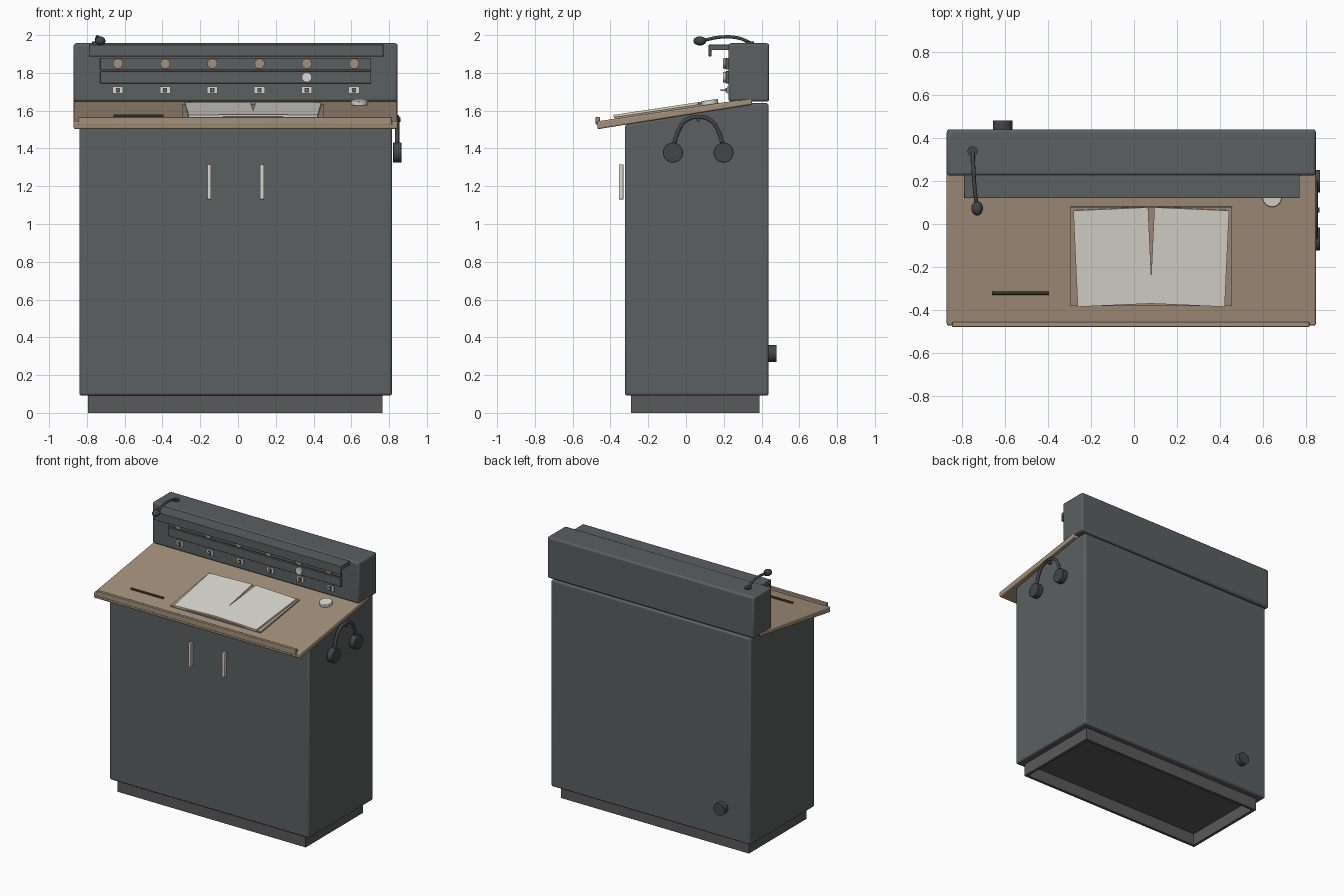
import bpy, bmesh, math
from mathutils import Matrix, Vector

if "Cube" in bpy.data.objects:
    bpy.data.objects.remove(bpy.data.objects["Cube"])


def material(name, rgb):
    m = bpy.data.materials.new(name)
    m.diffuse_color = (*rgb, 1)
    m.use_nodes = True
    m.node_tree.nodes["Principled BSDF"].inputs["Base Color"].default_value = m.diffuse_color
    return m


SLATE = material("slate grey", (0.105, 0.115, 0.115))
PLINTH = material("plinth grey", (0.10, 0.10, 0.10))
WOOD = material("tan wood", (0.37, 0.28, 0.20))
PAPER = material("off white", (0.71, 0.70, 0.63))
DARK = material("dark grey", (0.055, 0.06, 0.065))
BROWN = material("dark brown", (0.09, 0.06, 0.045))

SLOPE = 0.15
TILT = Matrix.Rotation(math.atan(SLOPE), 4, 'X')


def desk_z(y):
    return 1.614 + SLOPE * y


def finish(name, bm, mat, bevel=0.0, segments=2, smooth=True):
    bmesh.ops.recalc_face_normals(bm, faces=bm.faces)
    me = bpy.data.meshes.new(name)
    bm.to_mesh(me)
    bm.free()
    ob = bpy.data.objects.new(name, me)
    bpy.context.collection.objects.link(ob)
    me.materials.append(mat)
    if bevel:
        b = ob.modifiers.new("bevel", 'BEVEL')
        b.width, b.segments = bevel, segments
    if smooth:
        bpy.ops.object.select_all(action='DESELECT')
        ob.select_set(True)
        bpy.context.view_layer.objects.active = ob
        bpy.ops.object.shade_smooth_by_angle(angle=math.radians(35))
    return ob


def prism(name, yz, x0, x1, mat, bevel=0.0):
    """Side profile in y and z, extruded along x."""
    bm = bmesh.new()
    f = bm.faces.new([bm.verts.new((x0, y, z)) for y, z in yz])
    r = bmesh.ops.extrude_face_region(bm, geom=[f])
    vs = [v for v in r['geom'] if isinstance(v, bmesh.types.BMVert)]
    bmesh.ops.translate(bm, verts=vs, vec=(x1 - x0, 0, 0))
    return finish(name, bm, mat, bevel, 3, bevel > 0)


def box(name, x, y, z, mat, bevel=0.0):
    return prism(name, [(y[0], z[0]), (y[1], z[0]), (y[1], z[1]), (y[0], z[1])], x[0], x[1], mat, bevel)


def slab(name, centre, size, mat, turn=0.0):
    """Thin box lying on the sloping desk, turned within the slope."""
    bm = bmesh.new()
    m = Matrix.Translation(centre) @ TILT @ Matrix.Rotation(turn, 4, 'Z') @ Matrix.Diagonal((*size, 1))
    bmesh.ops.create_cube(bm, size=1, matrix=m)
    return finish(name, bm, mat, smooth=False)


def disc(name, centre, axis, r, depth, mat, sides=32, bevel=0.0):
    bm = bmesh.new()
    q = Vector(axis).to_track_quat('Z', 'Y').to_matrix().to_4x4()
    bmesh.ops.create_cone(bm, cap_ends=True, segments=sides, radius1=r, radius2=r, depth=depth,
                          matrix=Matrix.Translation(centre) @ q)
    ob = finish(name, bm, mat, bevel, 2)
    if bevel:
        ob.modifiers["bevel"].limit_method = 'ANGLE'
    return ob


def ball(name, centre, radii, mat):
    bm = bmesh.new()
    bmesh.ops.create_uvsphere(bm, u_segments=24, v_segments=14, radius=1,
                              matrix=Matrix.Translation(centre) @ Matrix.Diagonal((*radii, 1)))
    return finish(name, bm, mat)


def tube(name, pts, r, mat):
    cu = bpy.data.curves.new(name, 'CURVE')
    cu.dimensions = '3D'
    cu.bevel_depth, cu.bevel_resolution, cu.resolution_u = r, 3, 8
    cu.use_fill_caps = True
    sp = cu.splines.new('BEZIER')
    sp.bezier_points.add(len(pts) - 1)
    for p, co in zip(sp.bezier_points, pts):
        p.co = co
        p.handle_left_type = p.handle_right_type = 'AUTO'
    cu.materials.append(mat)
    ob = bpy.data.objects.new(name, cu)
    bpy.context.collection.objects.link(ob)
    bpy.ops.object.select_all(action='DESELECT')
    ob.select_set(True)
    bpy.context.view_layer.objects.active = ob
    bpy.ops.object.convert(target='MESH')


# Plinth: hollow frame, open underneath
bm = bmesh.new()
bmesh.ops.create_cube(bm, size=1, matrix=Matrix.Translation((-0.015, 0.05, 0.048)) @ Matrix.Diagonal((1.56, 0.68, 0.096, 1)))
bm.normal_update()
base = [f for f in bm.faces if f.normal.z < -0.9]
bmesh.ops.inset_region(bm, faces=base, thickness=0.03)
bmesh.ops.inset_region(bm, faces=base, thickness=0, depth=-0.09)
finish("plinth", bm, PLINTH, smooth=False)

# Cabinet with sloping top
prism("cabinet", [(-0.323, 0.092), (0.437, 0.092), (0.437, 1.64), (0.33, 1.64), (-0.323, 1.525)],
      -0.84, 0.815, SLATE, 0.012)

# Sloping desk top and its front pencil stop
prism("desk_top", [(-0.468, 1.502), (0.35, 1.502 + 0.818 * SLOPE + 0.008), (0.35, desk_z(0.35)), (-0.472, desk_z(-0.472))],
      -0.87, 0.845, WOOD, 0.008)
prism("desk_stop", [(-0.478, 1.525), (-0.455, 1.53), (-0.455, 1.566), (-0.478, 1.566)],
      -0.845, 0.815, WOOD, 0.004)

# Upper console with hood
box("console", (-0.87, 0.845), (0.225, 0.44), (1.648, 1.957), SLATE, 0.014)
prism("hood", [(0.12, 1.887), (0.134, 1.887), (0.134, 1.92), (0.24, 1.92), (0.24, 1.95), (0.12, 1.95)],
      -0.79, 0.77, SLATE, 0.003)

# Control strips, dials and key points
for i, (z0, z1) in enumerate([(1.818, 1.879), (1.745, 1.809)]):
    box(f"control_strip_{i}", (-0.73, 0.705), (0.21, 0.23), (z0, z1), SLATE, 0.002)
for i in range(6):
    x = -0.636 + i * 0.25
    disc(f"dial_{i}", (x, 0.206, 1.849), (0, 1, 0), 0.027, 0.018, WOOD, 12)
    box(f"key_plate_{i}", (x - 0.028, x + 0.028), (0.216, 0.23), (1.69, 1.727), PAPER)
    box(f"key_body_{i}", (x - 0.011, x + 0.011), (0.209, 0.22), (1.697, 1.72), DARK)
    disc(f"key_pin_{i}", (x, 0.2, 1.71), (0, 1, 0), 0.006, 0.034, PAPER, 12)
disc("pale_dial", (0.364, 0.206, 1.777), (0, 1, 0), 0.027, 0.018, PAPER, 12)

# Door handles
for i, x in enumerate((-0.153, 0.127)):
    box(f"door_handle_{i}", (x - 0.011, x + 0.011), (-0.356, -0.331), (1.13, 1.315), PAPER, 0.003)

# Open book on its board
slab("book_board", (0.08, -0.15, desk_z(-0.15) + 0.004), (0.75, 0.465, 0.012), WOOD)
for i, s in enumerate((-1, 1)):
    slab(f"book_page_{i}", (0.08 + s * 0.178, -0.153, desk_z(-0.153) + 0.015), (0.348, 0.452, 0.012), PAPER, -s * 0.045)

# Pencil and round puck on the desk
disc("pencil", (-0.527, -0.322, desk_z(-0.322) + 0.007), (1, 0, 0), 0.008, 0.266, BROWN, 8)
normal = Vector((0, -SLOPE, 1)).normalized()
disc("puck", (0.642, 0.125, desk_z(0.125) + 0.011), normal, 0.045, 0.025, PAPER, 32, 0.004)

# Gooseneck lamp
disc("lamp_base", (-0.75, 0.338, 1.96), (0, 0, 1), 0.023, 0.014, DARK)
tube("lamp_neck", [(-0.75, 0.338, 1.96), (-0.747, 0.28, 1.984), (-0.742, 0.19, 1.99), (-0.732, 0.09, 1.972)], 0.009, DARK)
ball("lamp_head", (-0.729, 0.073, 1.969), (0.027, 0.034, 0.024), DARK)

# Headphones on a peg at the right side
disc("headphone_peg", (0.836, 0.065, 1.552), (1, 0, 0), 0.011, 0.05, DARK, 16)
tube("headphone_band", [(0.843, 0.065 + y, z) for y, z in
     ((-0.128, 1.425), (-0.105, 1.495), (-0.07, 1.545), (0, 1.567), (0.07, 1.545), (0.105, 1.495), (0.128, 1.425))],
     0.011, DARK)
for i, s in enumerate((-1, 1)):
    disc(f"headphone_cup_{i}", (0.843, 0.065 + s * 0.134, 1.378), (1, 0, 0), 0.053, 0.044, DARK, 32, 0.003)

# Cable outlet at the back
disc("cable_outlet", (-0.61, 0.455, 0.315), (0, 1, 0), 0.045, 0.05, DARK)
